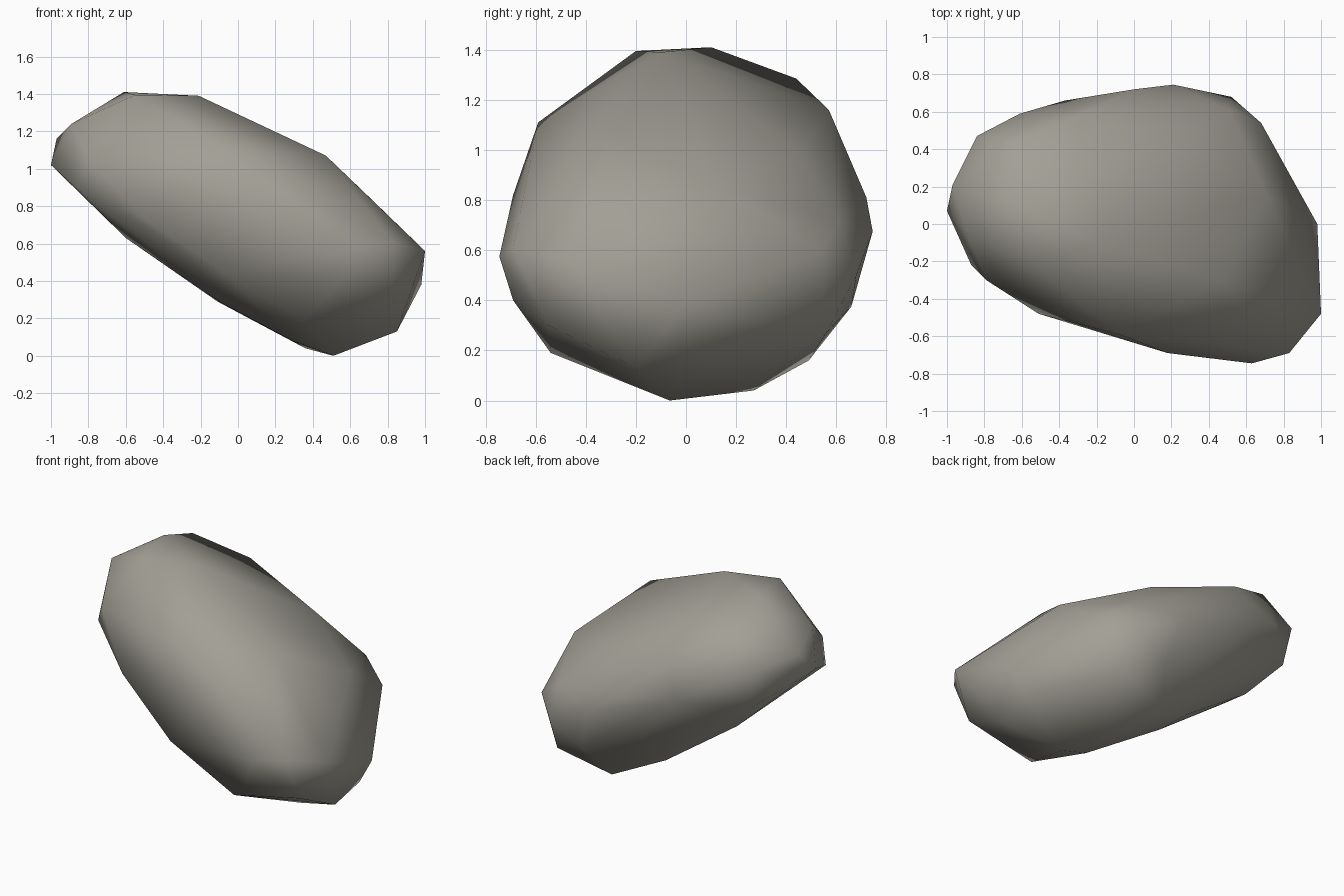
import bpy
import bmesh

# Smooth tilted boulder: convex skin stretched over a few corner points

# Upper slope, from the high left end down to the right
UPPER = [(-.97, .21, 1.16), (-.89, -.05, 1.24), (-.61, .10, 1.41), (-.55, -.20, 1.395),
         (-.21, -.10, 1.39), (-.64, .44, 1.285), (-.31, .57, 1.16), (.25, .45, 1.0),
         (.47, -.30, 1.07), (.71, .15, .84), (-.08, -.59, 1.11), (-.79, -.30, 1.04)]

# Rim running around the widest part
RIM = [(-1, .07, 1.02), (-.84, .47, 1.11), (-.61, .59, 1.0), (-.37, .66, .87),
       (0, .72, .81), (.21, .745, .675), (.51, .61, .72), (.52, .68, .50),
       (.68, .54, .594), (.98, 0, .38), (1, -.48, .56), (.83, -.69, .606),
       (.63, -.745, .575), (.18, -.69, .82), (-.51, -.48, .74), (-.87, -.22, .90)]

# Underside, touching the ground near the right end
UNDER = [(.85, -.20, .13), (.51, -.065, 0), (.36, .27, .04), (.29, -.10, .08),
         (.20, .49, .16), (-.10, .12, .29), (-.11, .366, .29), (-.60, .325, .63),
         (-.78, .46, .84), (.55, .56, .27), (.30, .66, .375), (.87, .03, .20),
         (.83, -.55, .30), (.55, -.69, .40), (.35, -.54, .19), (-.08, -.59, .45)]

bm = bmesh.new()
for p in UPPER + RIM + UNDER:
    bm.verts.new(p)
hull = bmesh.ops.convex_hull(bm, input=bm.verts[:])
loose = [v for v in bm.verts if not v.link_faces]
bmesh.ops.delete(bm, geom=loose, context='VERTS')
bmesh.ops.recalc_face_normals(bm, faces=bm.faces[:])
for f in bm.faces:
    f.smooth = True

mesh = bpy.data.meshes.new("boulder")
bm.to_mesh(mesh)
bm.free()

# Single warm grey stone colour
stone = bpy.data.materials.new("warm grey stone")
stone.diffuse_color = (0.36, 0.345, 0.30, 1)
mesh.materials.append(stone)

boulder = bpy.data.objects.new("boulder", mesh)
bpy.context.collection.objects.link(boulder)
